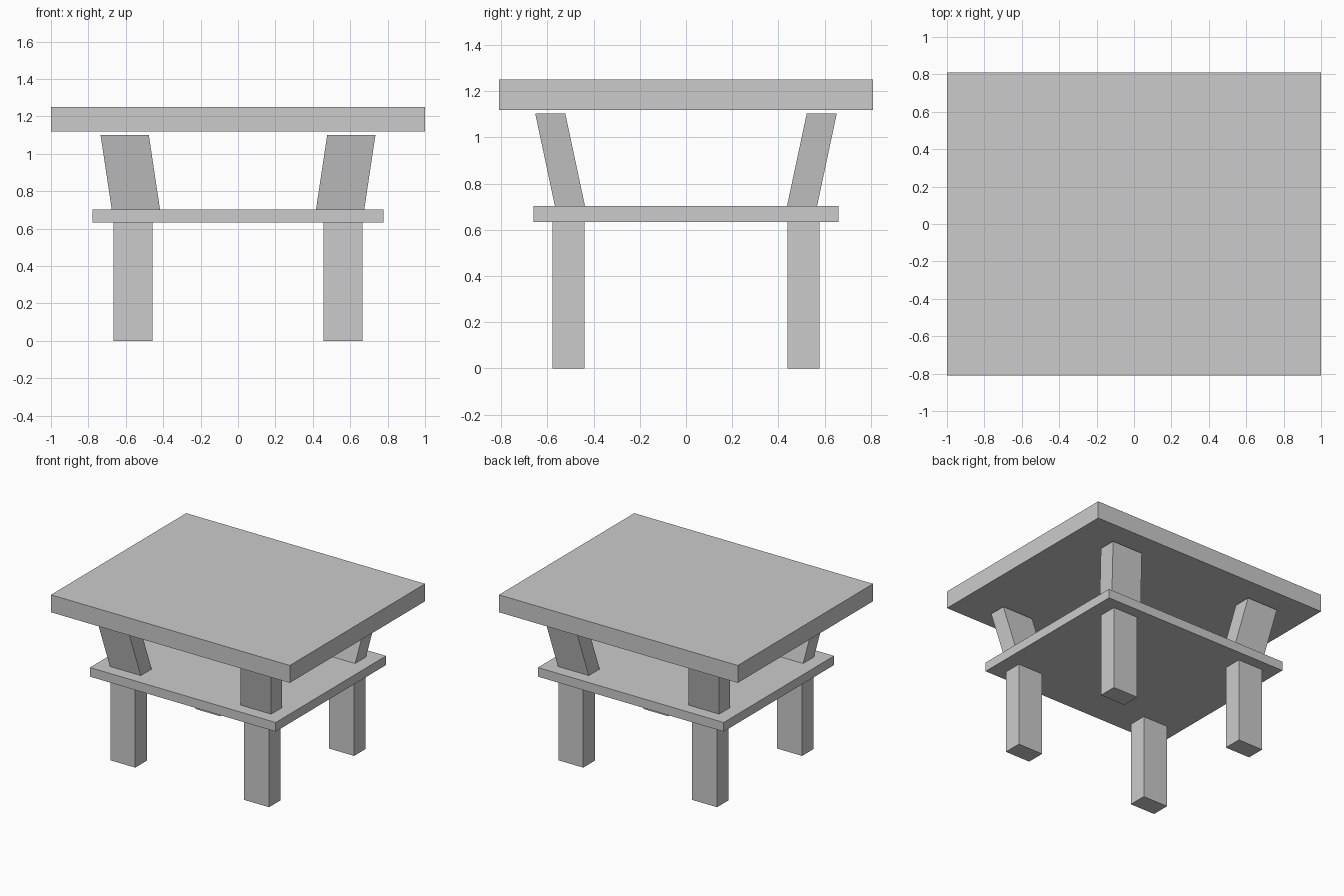
import bpy, bmesh

if "Cube" in bpy.data.objects:
    bpy.data.objects.remove(bpy.data.objects["Cube"])


def block(name, x, y, z, top_shift=(0, 0)):
    """Box spanning the x, y and z ranges; top_shift slants it sideways."""
    bm = bmesh.new()
    bmesh.ops.create_cube(bm, size=1)
    for v in bm.verts:
        top = v.co.z > 0
        dx, dy = top_shift if top else (0, 0)
        v.co = (x[v.co.x > 0] + dx, y[v.co.y > 0] + dy, z[top])
    mesh = bpy.data.meshes.new(name)
    bm.to_mesh(mesh)
    bm.free()
    obj = bpy.data.objects.new(name, mesh)
    bpy.context.collection.objects.link(obj)
    return obj


def mirror_four(obj):
    mod = obj.modifiers.new("four_corners", 'MIRROR')
    mod.use_axis = (True, True, False)
    mod.use_mirror_merge = False


# Table top and shelf
block("table_top", (-1, 1), (-0.809, 0.809), (1.119, 1.251))
block("shelf", (-0.778, 0.778), (-0.66, 0.66), (0.634, 0.703))

# Straight lower legs, one per corner
mirror_four(block("lower_legs", (0.456, 0.665), (0.439, 0.578), (0, 0.634)))

# Upper supports leaning outwards, just short of the table top
mirror_four(block("upper_supports", (0.417, 0.675), (0.437, 0.567),
                  (0.703, 1.102), top_shift=(0.06, 0.085)))
